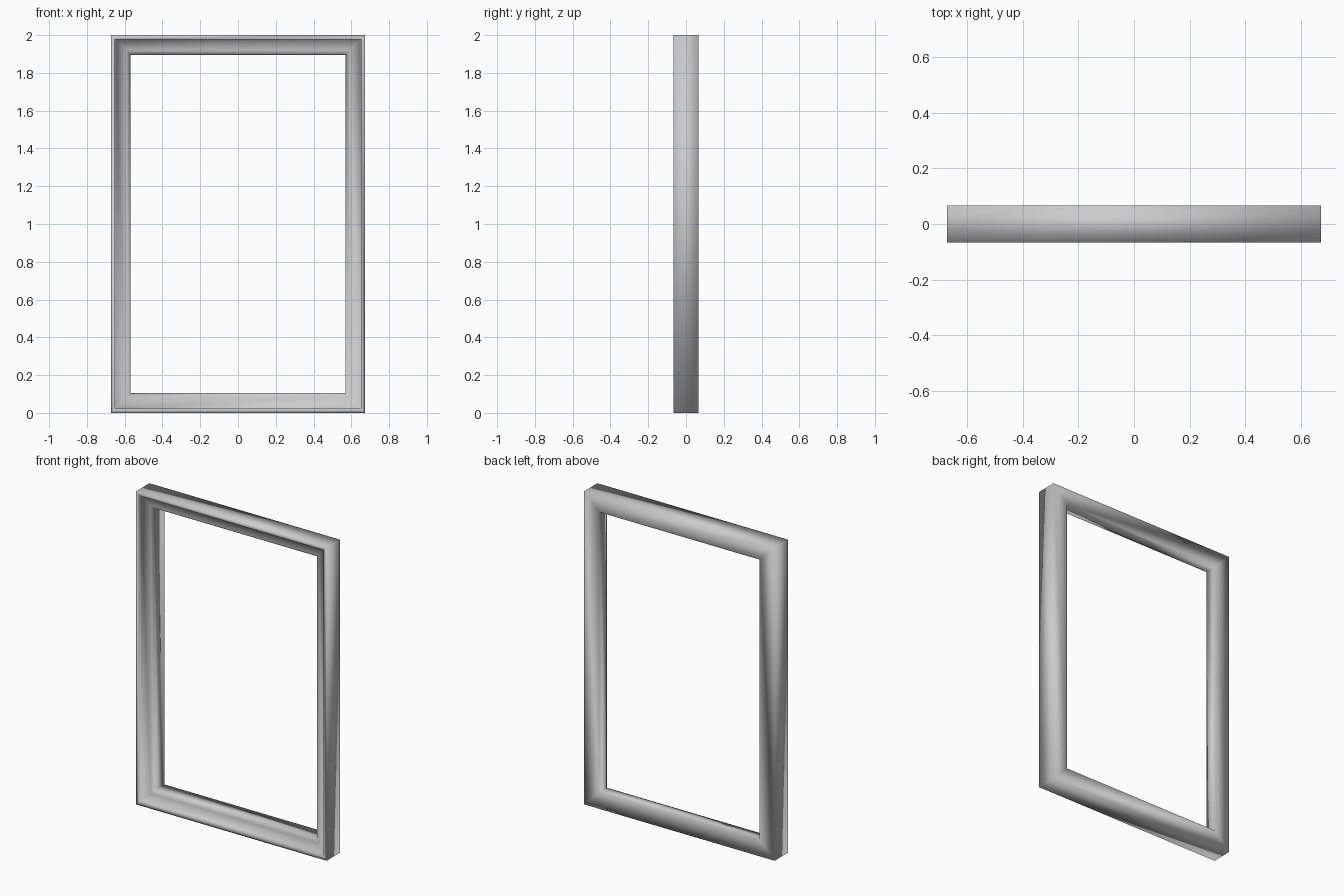
import bpy, bmesh

if "Cube" in bpy.data.objects:
    bpy.data.objects.remove(bpy.data.objects["Cube"])

W, H, D = 0.673, 2.0, 0.067   # half width, height, half depth

# Moulding cross-section: (inset from the outer edge, y)
profile = [
    (0.000, -D),        # outer rim front
    (0.022, -D),
    (0.024, -D + 0.02),  # step down behind the rim
    (0.082, -D + 0.028),  # main face
    (0.096, -D + 0.04),  # sloped inner edge
    (0.105, -D + 0.06),
    (0.105, D),         # inner back
    (0.000, D),         # outer back
]

# Sweep the section round four mitred corners
bm = bmesh.new()
rings = []
for sx, sz in ((-1, -1), (1, -1), (1, 1), (-1, 1)):
    rings.append([bm.verts.new((sx * (W - i), y, H / 2 + sz * (H / 2 - i)))
                  for i, y in profile])
n = len(profile)
for c in range(4):
    a, b = rings[c], rings[(c + 1) % 4]
    for k in range(n):
        m = (k + 1) % n
        bm.faces.new((a[k], b[k], b[m], a[m]))
bmesh.ops.recalc_face_normals(bm, faces=bm.faces)

# Smooth shading over the whole moulding
for f in bm.faces:
    f.smooth = True

mesh = bpy.data.meshes.new("picture_frame")
bm.to_mesh(mesh)
bm.free()
frame = bpy.data.objects.new("picture_frame", mesh)
bpy.context.collection.objects.link(frame)
